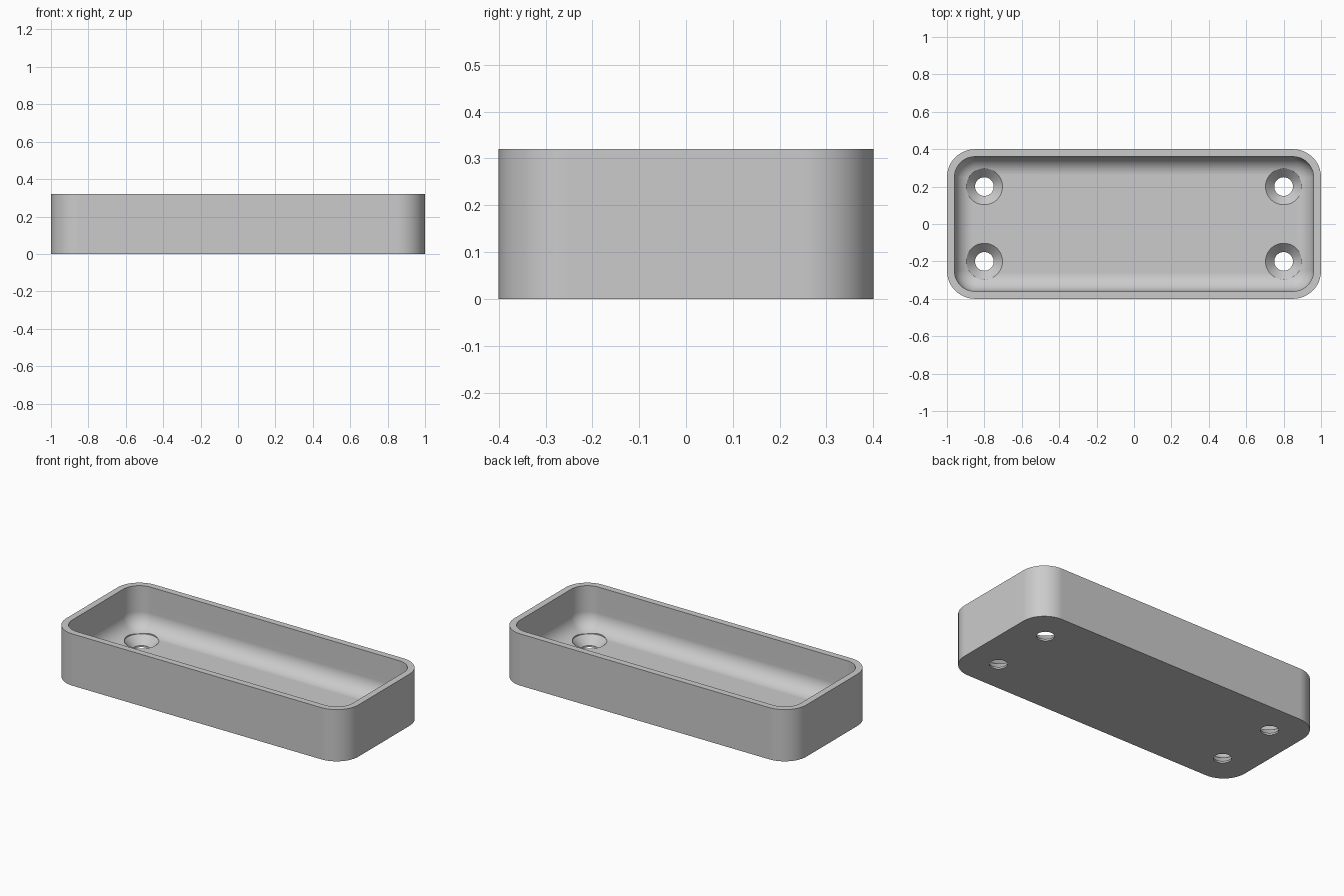
import bpy
import bmesh
from math import pi, sin, cos

HALF_X, HALF_Y, HEIGHT = 1.0, 0.4, 0.32
CORNER, WALL, FLOOR = 0.15, 0.04, 0.06
FILLET = 0.1
STEPS = 12

cube = bpy.data.objects.get("Cube")
if cube:
    bpy.data.objects.remove(cube, do_unlink=True)

grey = bpy.data.materials.new("plain grey")
grey.use_nodes = True
grey.diffuse_color = (0.6, 0.6, 0.6, 1)
grey.node_tree.nodes["Principled BSDF"].inputs["Base Color"].default_value = grey.diffuse_color


def rounded_loop(inset, z):
    """Rounded rectangle, moved inwards by inset."""
    r = CORNER - inset
    cx, cy = HALF_X - CORNER, HALF_Y - CORNER
    points = []
    for quarter, (sx, sy) in enumerate([(1, 1), (-1, 1), (-1, -1), (1, -1)]):
        for i in range(STEPS + 1):
            a = (quarter + i / STEPS) * pi / 2
            points.append((sx * cx + r * cos(a), sy * cy + r * sin(a), z))
    return points


def circle_loop(x, y, r, z, sides=48):
    return [(x + r * cos(2 * pi * i / sides), y + r * sin(2 * pi * i / sides), z)
            for i in range(sides)]


def loft(name, loops):
    """Closed solid through a stack of loops, bottom to top."""
    bm = bmesh.new()
    rings = [[bm.verts.new(p) for p in loop] for loop in loops]
    n = len(rings[0])
    for low, high in zip(rings, rings[1:]):
        for i in range(n):
            j = (i + 1) % n
            bm.faces.new((low[i], low[j], high[j], high[i]))
    bm.faces.new(rings[0][::-1])
    bm.faces.new(rings[-1])
    mesh = bpy.data.meshes.new(name)
    bm.to_mesh(mesh)
    bm.free()
    mesh.materials.append(grey)
    obj = bpy.data.objects.new(name, mesh)
    bpy.context.collection.objects.link(obj)
    return obj


# Solid tray block
tray = loft("tray", [rounded_loop(0, 0), rounded_loop(0, HEIGHT)])

# Cavity with a rounded bottom edge
cavity = []
for i in range(STEPS + 1):
    a = i / STEPS * pi / 2
    cavity.append(rounded_loop(WALL + FILLET * (1 - sin(a)), FLOOR + FILLET * (1 - cos(a))))
cavity.append(rounded_loop(WALL, HEIGHT + 0.1))
cutters = [loft("cavity_cutter", cavity)]

# Countersunk screw holes
for x in (-0.8, 0.8):
    for y in (-0.2, 0.2):
        profile = [(0.05, -0.1), (0.05, 0.01), (0.097, FLOOR), (0.097, FLOOR + 0.1)]
        cutters.append(loft("screw_hole_cutter", [circle_loop(x, y, r, z) for r, z in profile]))

bpy.ops.object.select_all(action="DESELECT")
tray.select_set(True)
bpy.context.view_layer.objects.active = tray
for cutter in cutters:
    cutter.hide_render = True
    cut = tray.modifiers.new("cut", "BOOLEAN")
    cut.operation = "DIFFERENCE"
    cut.solver = "EXACT"
    cut.object = cutter
    bpy.ops.object.modifier_apply(modifier=cut.name)
for cutter in cutters:
    bpy.data.objects.remove(cutter, do_unlink=True)

# Smooth curved walls, sharp rims
bpy.ops.object.shade_smooth_by_angle(angle=pi / 6)
weighted = tray.modifiers.new("even shading", "WEIGHTED_NORMAL")
weighted.keep_sharp = True
